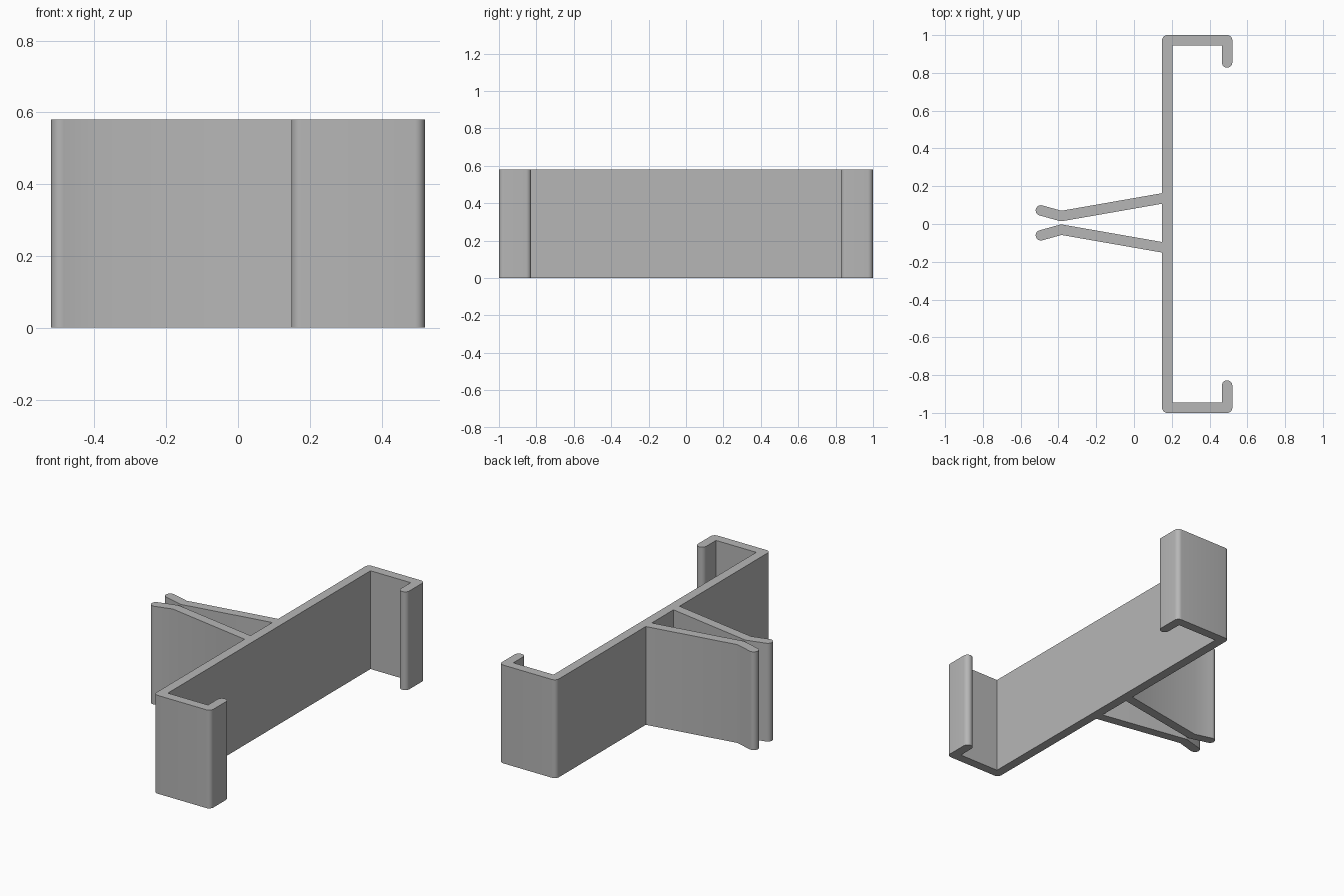
import bpy, bmesh, math
from mathutils import Vector, Matrix

HEIGHT = 0.58
R = 0.0275           # half of the wall thickness
AXIS_Y = 0.006       # mirror line between the two prongs
WALL_X = 0.176       # centre of the back wall

if "Cube" in bpy.data.objects:
    bpy.data.objects.remove(bpy.data.objects["Cube"], do_unlink=True)

# Single plastic colour
grey = bpy.data.materials.new("plain grey")
grey.use_nodes = True
colour = (0.47, 0.47, 0.47, 1)
grey.diffuse_color = colour
grey.node_tree.nodes["Principled BSDF"].inputs["Base Color"].default_value = colour


def arc(centre, start, angle):
    """Clockwise arc of radius R from the unit direction start."""
    n = max(2, round(angle / math.radians(12)))
    return [centre + R * (Matrix.Rotation(-angle * i / n, 2) @ start)
            for i in range(n + 1)]


def half_outline(path):
    """Left side of a stroked path, ending in a round cap."""
    normals = []
    for a, b in zip(path, path[1:]):
        d = (b - a).normalized()
        normals.append(Vector((-d.y, d.x)))
    out = []
    for p, n0, n1 in zip(path[1:], normals, normals[1:]):
        turn = n0.x * n1.y - n0.y * n1.x
        if turn > 0:
            out.append(p + (n0 + n1) * R / (1 + n0.dot(n1)))
        else:
            out += arc(p, n0, math.acos(max(-1, min(1, n0.dot(n1)))))
    return out + arc(path[-1], normals[-1], math.pi)


def strip(name, points, clip_x=None):
    """Extruded strip with rounded ends, optionally cut flat at clip_x."""
    path = [Vector(p) for p in points]
    outline = half_outline(path) + half_outline(path[::-1])
    bm = bmesh.new()
    bm.faces.new([bm.verts.new((p.x, p.y, 0)) for p in outline])
    if clip_x is not None:
        bmesh.ops.bisect_plane(bm, geom=bm.verts[:] + bm.edges[:] + bm.faces[:],
                               plane_co=(clip_x, 0, 0), plane_no=(1, 0, 0),
                               clear_outer=True)
    top = bmesh.ops.extrude_face_region(bm, geom=bm.faces[:])["geom"]
    bmesh.ops.translate(bm, vec=(0, 0, HEIGHT),
                        verts=[g for g in top if isinstance(g, bmesh.types.BMVert)])
    bmesh.ops.recalc_face_normals(bm, faces=bm.faces[:])
    mesh = bpy.data.meshes.new(name)
    bm.to_mesh(mesh)
    bm.free()
    mesh.materials.append(grey)
    obj = bpy.data.objects.new(name, mesh)
    bpy.context.collection.objects.link(obj)
    bpy.ops.object.select_all(action='DESELECT')
    obj.select_set(True)
    bpy.context.view_layer.objects.active = obj
    bpy.ops.object.shade_smooth_by_angle(angle=math.radians(30))
    return obj


# Back wall with an arm and inward lip at each end
hook = [(0.493, 0.855), (0.493, 1 - R), (WALL_X, 1 - R)]
strip("channel_bracket", hook + [(x, -y) for x, y in hook[::-1]])

# Two converging spring prongs with flared tips
for side, name in ((1, "back_prong"), (-1, "front_prong")):
    prong = [(0.25, 0.147), (-0.385, 0.036), (-0.493, 0.066)]
    strip(name, [(x, AXIS_Y + side * y) for x, y in prong], WALL_X - R)
